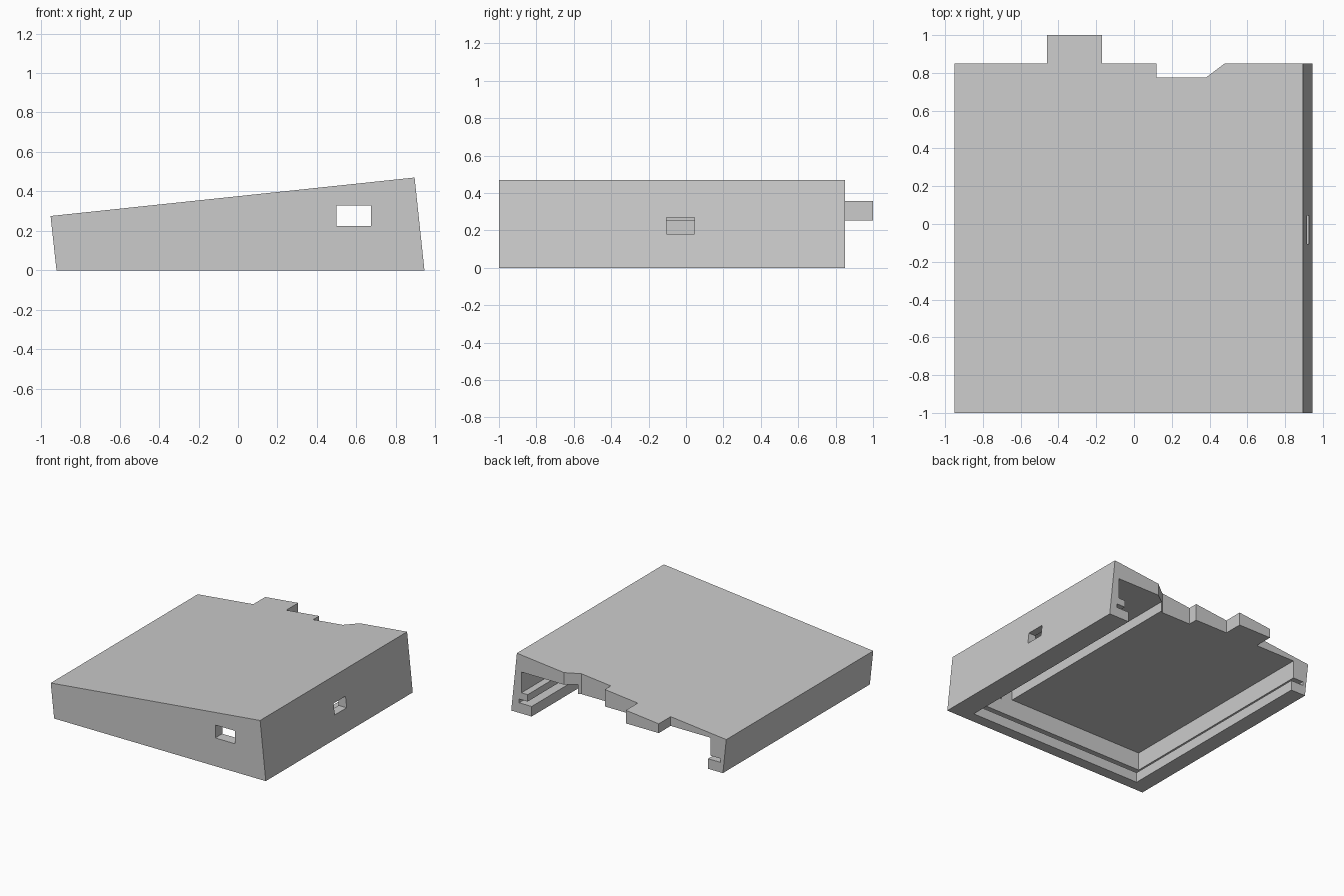
import bpy
import bmesh
from mathutils import Vector

cube = bpy.data.objects.get("Cube")
if cube:
    bpy.data.objects.remove(cube, do_unlink=True)

grey = bpy.data.materials.new("plain_grey")
grey.use_nodes = True
GREY = (0.6, 0.6, 0.6, 1)
grey.diffuse_color = GREY
grey.node_tree.nodes["Principled BSDF"].inputs["Base Color"].default_value = GREY


def prism(name, base, direction):
    """Extrude a flat polygon along a direction."""
    bm = bmesh.new()
    face = bm.faces.new([bm.verts.new(p) for p in base])
    ext = bmesh.ops.extrude_face_region(bm, geom=[face], use_keep_orig=True)
    moved = [g for g in ext["geom"] if isinstance(g, bmesh.types.BMVert)]
    bmesh.ops.translate(bm, verts=moved, vec=Vector(direction))
    bmesh.ops.recalc_face_normals(bm, faces=bm.faces)
    mesh = bpy.data.meshes.new(name)
    bm.to_mesh(mesh)
    bm.free()
    mesh.materials.append(grey)
    obj = bpy.data.objects.new(name, mesh)
    bpy.context.collection.objects.link(obj)
    return obj


def section(name, points, y0, y1):
    """Side profile in x and z, run from y0 to y1."""
    return prism(name, [(x, y0, z) for x, z in points], (0, y1 - y0, 0))


def box(name, x, y, z):
    return section(name, [(x[0], z[0]), (x[1], z[0]), (x[1], z[1]), (x[0], z[1])], *y)


def boolean(target, tool, operation):
    mod = target.modifiers.new(tool.name, "BOOLEAN")
    mod.operation = operation
    mod.solver = "EXACT"
    mod.object = tool
    tool.hide_render = True


# Wedge-shaped solid body
case = section("wedge_case", [(-0.92, 0), (0.945, 0), (0.895, 0.47), (-0.95, 0.275)], -1, 1.2)

# Plan outline with rear tab and chamfered notch
outline = [(-1.2, -1.0), (1.2, -1.0), (1.2, 0.85), (0.48, 0.85), (0.38, 0.775),
           (0.12, 0.775), (0.12, 0.85), (-0.17, 0.85), (-0.17, 1.0),
           (-0.46, 1.0), (-0.46, 0.85), (-1.2, 0.85)]
plan = prism("plan_outline_helper", [(x, y, -0.2) for x, y in outline], (0, 0, 1))

# Cavity open below and behind, with stepped ceiling and a side shelf
cavity = section("cavity_cutter", [
    (-0.79, -0.1), (-0.79, 0.095), (-0.81, 0.095), (-0.81, 0.253),
    (0.4, 0.253), (0.4, 0.33), (0.855, 0.33), (0.855, 0.165),
    (0.8, 0.165), (0.8, 0.095), (0.765, 0.095), (0.765, -0.1)], -0.912, 1.5)

# Slot for a sliding base, and the two wall openings
groove = box("groove_cutter", (-0.9, 0.875), (-0.96, 1.5), (0.08, 0.11))
front_window = box("front_window_cutter", (0.5, 0.675), (-1.2, -0.8), (0.225, 0.328))
side_window = box("side_window_cutter", (0.7, 1.2), (-0.105, 0.045), (0.18, 0.27))

boolean(case, plan, "INTERSECT")
for cutter in (cavity, groove, front_window, side_window):
    boolean(case, cutter, "DIFFERENCE")

# Bake the cuts and drop the helpers
bpy.context.view_layer.update()
graph = bpy.context.evaluated_depsgraph_get()
result = bpy.data.meshes.new_from_object(case.evaluated_get(graph))
case.modifiers.clear()
case.data = result
for helper in (plan, cavity, groove, front_window, side_window):
    bpy.data.objects.remove(helper, do_unlink=True)
